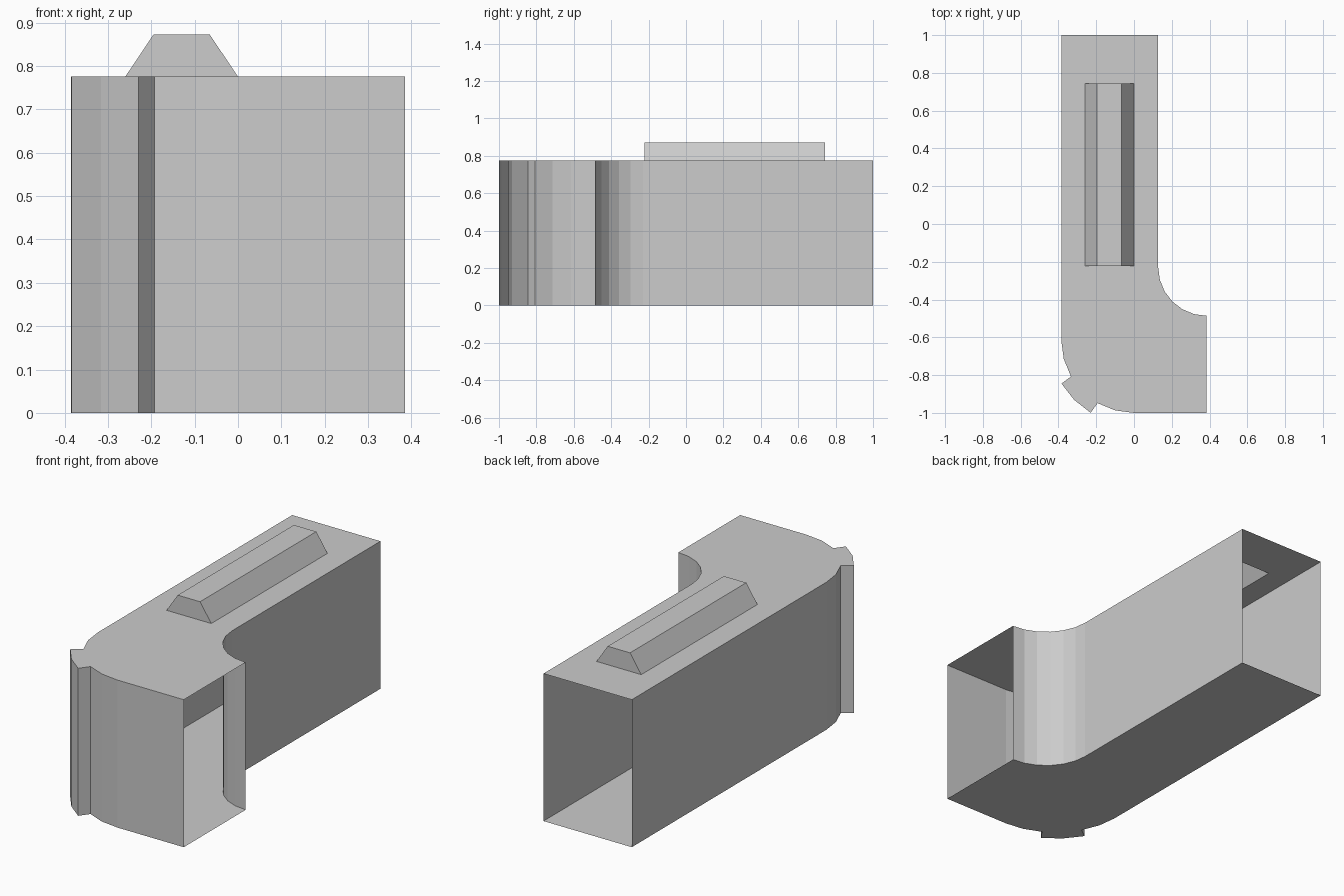
import bpy
import bmesh
from math import cos, sin, radians

cube = bpy.data.objects.get("Cube")
if cube:
    bpy.data.objects.remove(cube)

H, RIDGE_TOP = 0.775, 0.872
HALF_X, INNER_X, INNER_END_Y = 0.385, 0.128, -0.486

grey = bpy.data.materials.new("plain_grey")
grey.use_nodes = True
COLOUR = (0.604, 0.604, 0.604, 1)
grey.diffuse_color = COLOUR
grey.node_tree.nodes["Principled BSDF"].inputs["Base Color"].default_value = COLOUR


def finish(name, bm):
    mesh = bpy.data.meshes.new(name)
    bm.to_mesh(mesh)
    bm.free()
    mesh.materials.append(grey)
    obj = bpy.data.objects.new(name, mesh)
    bpy.context.collection.objects.link(obj)


def polar(centre, radius, degrees):
    return [(centre[0] + radius * cos(radians(d)),
             centre[1] + radius * sin(radians(d))) for d in degrees]


def ring(bm, path, z):
    return [bm.verts.new((x, y, z)) for x, y in path]


def strip(bm, low, high, closed=False):
    count = len(low)
    for i in range(count if closed else count - 1):
        j = (i + 1) % count
        bm.faces.new((low[i], low[j], high[j], high[i]))


def rectangle(x0, x1, y0, y1):
    return [(x0, y0), (x1, y0), (x1, y1), (x0, y1)]


# Plan outline, counterclockwise: outer bend with corner rib, then inner bend
bend = (0, -0.615)
outer = [(-HALF_X, 1)]
outer += polar(bend, HALF_X, (180, 195, 210))
outer += polar(bend, 0.4475, (210.9, 225, 239.1))
outer += polar(bend, HALF_X, (240, 255, 270))
outer += [(HALF_X, -1)]
inner = polar((HALF_X, INNER_END_Y + 0.257), 0.257, range(270, 179, -15))
inner += [(INNER_X, 1)]
outline = outer + inner
base = rectangle(-0.26, 0, -0.222, 0.743)
crest = rectangle(-0.195, -0.065, -0.222, 0.743)

# Side walls, leaving the two duct ends open
for name, path in (("outer_wall", outer), ("inner_wall", inner)):
    bm = bmesh.new()
    strip(bm, ring(bm, path, 0), ring(bm, path, H))
    finish(name, bm)

# Floor
bm = bmesh.new()
bm.faces.new(ring(bm, outline[::-1], 0))
finish("floor", bm)

# Roof with an opening below the hollow ridge
bm = bmesh.new()
for path in (outline, base):
    loop = ring(bm, path, H)
    for i, vert in enumerate(loop):
        bm.edges.new((loop[i - 1], vert))
bmesh.ops.triangle_fill(bm, edges=bm.edges[:], use_beauty=True, normal=(0, 0, 1))
for face in bm.faces:
    face.normal_update()
    if face.normal.z < 0:
        face.normal_flip()
finish("roof", bm)

# Hollow roof ridge with sloping sides and upright ends
bm = bmesh.new()
top = ring(bm, crest, RIDGE_TOP)
strip(bm, ring(bm, base, H), top, closed=True)
bm.faces.new(top)
finish("roof_ridge", bm)
